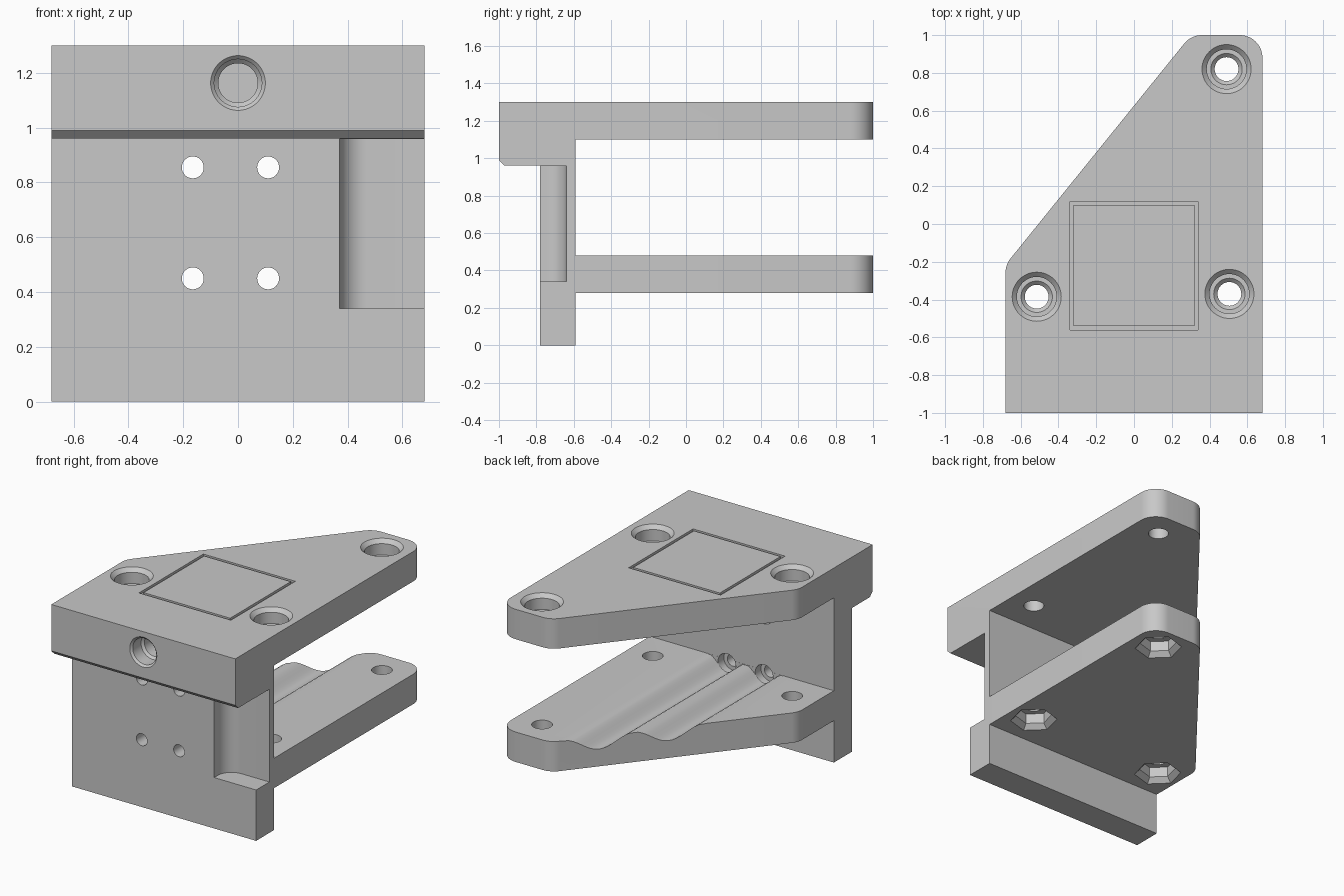
import bpy, bmesh, math
from mathutils import Vector

cube = bpy.data.objects.get("Cube")
if cube:
    bpy.data.objects.remove(cube, do_unlink=True)

grey = bpy.data.materials.new("plain grey")
grey.use_nodes = True
colour = (0.58, 0.58, 0.58, 1)
grey.diffuse_color = colour
grey.node_tree.nodes["Principled BSDF"].inputs["Base Color"].default_value = colour


def make(name, rings, closed=False):
    """Skin a stack of equal rings into a solid."""
    bm = bmesh.new()
    loops = [[bm.verts.new(p) for p in ring] for ring in rings]
    n = len(loops[0])
    pairs = list(zip(loops, loops[1:]))
    if closed:
        pairs.append((loops[-1], loops[0]))
    else:
        bm.faces.new(loops[0])
        bm.faces.new(loops[-1])
    for a, b in pairs:
        for i in range(n):
            j = (i + 1) % n
            bm.faces.new((a[i], a[j], b[j], b[i]))
    bmesh.ops.recalc_face_normals(bm, faces=bm.faces)
    mesh = bpy.data.meshes.new(name)
    bm.to_mesh(mesh)
    bm.free()
    mesh.materials.append(grey)
    obj = bpy.data.objects.new(name, mesh)
    bpy.context.collection.objects.link(obj)
    return obj


def prism(name, pts, axis, lo, hi):
    """Extrude a flat outline along an axis."""
    place = {"X": lambda u, v, h: (h, u, v),
             "Y": lambda u, v, h: (u, h, v),
             "Z": lambda u, v, h: (u, v, h)}[axis]
    return make(name, [[place(u, v, h) for u, v in pts] for h in (lo, hi)])


def lathe(name, centre, profile, axis="Z", sides=48, turn=0, closed=False):
    """Spin (radius, height) points about an axis through centre."""
    rings = []
    for r, h in profile:
        ring = []
        for i in range(sides):
            a = math.tau * i / sides + math.radians(turn)
            u, v = centre[0] + r * math.cos(a), centre[1] + r * math.sin(a)
            ring.append((u, v, h) if axis == "Z" else (u, h, v))
        rings.append(ring)
    return make(name, rings, closed)


def rounded(corner, before, after, radius, steps=12):
    """Arc that rounds one corner of an outline."""
    c = Vector(corner)
    d1 = (Vector(before) - c).normalized()
    d2 = (Vector(after) - c).normalized()
    half = d1.angle(d2) / 2
    centre = c + (d1 + d2).normalized() * radius / math.sin(half)
    start = c + d1 * radius / math.tan(half) - centre
    end = c + d2 * radius / math.tan(half) - centre
    a = math.atan2(start.y, start.x)
    sweep = math.atan2(start.x * end.y - start.y * end.x, start.dot(end))
    angles = [a + sweep * i / steps for i in range(steps + 1)]
    return [(centre.x + radius * math.cos(t), centre.y + radius * math.sin(t))
            for t in angles]


def combine(target, tool, operation="DIFFERENCE"):
    """Apply a boolean and remove the helper."""
    tool.hide_render = True
    mod = target.modifiers.new("cut", "BOOLEAN")
    mod.operation, mod.object, mod.solver = operation, tool, "EXACT"
    graph = bpy.context.evaluated_depsgraph_get()
    graph.update()
    mesh = bpy.data.meshes.new_from_object(target.evaluated_get(graph))
    target.modifiers.clear()
    target.data = mesh
    bpy.data.objects.remove(tool, do_unlink=True)


# Side profile: two shelves, upright plate and front beam
side = [(-1, 1.3), (1.1, 1.3), (1.1, 1.1), (-0.59, 1.1), (-0.59, 0.48),
        (1.1, 0.48), (1.1, 0.28), (-0.59, 0.28), (-0.59, 0), (-0.78, 0),
        (-0.78, 0.96), (-0.97, 0.96), (-1, 0.99)]
body = prism("bracket_body", side, "X", -0.8, 0.8)

# Plan outline with rounded rear corners
fl, fr = (-0.68, -1.1), (0.68, -1.1)
tip, rear, shoulder = (0.68, 1), (0.302, 1), (-0.68, -0.215)
plan = [fl, fr]
plan += rounded(tip, fr, rear, 0.12)
plan += rounded(rear, tip, shoulder, 0.12)
plan += rounded(shoulder, rear, fl, 0.12)
combine(body, prism("plan_outline", plan, "Z", -0.1, 1.4), "INTERSECT")

# Two soft rod channels along the lower shelf
rods = (-0.165, 0.11)
steps = 16
channel = [(0.6, 0.6), (-0.6, 0.6), (-0.6, 0.481), (-0.33, 0.481)]
for x in rods:
    for i in range(1, steps):
        t = -1 + 2 * i / steps
        channel.append((x + 0.1375 * t, 0.48 - 0.0425 * (1 + math.cos(math.pi * t))))
channel += [(0.275, 0.481), (0.6, 0.481)]
combine(body, prism("channel_cutter", channel, "Y", -0.589, 1.2))

# Filleted notch in the upright plate
notch = [(0.8, -0.64), (0.8, -0.79), (0.37, -0.79)]
notch += rounded((0.37, -0.64), (0.37, -0.79), (0.8, -0.64), 0.1)
combine(body, prism("notch_cutter", notch, "Z", 0.34, 0.959))

# Bolt holes: countersunk above, hexagonal nut pockets below
for centre in ((0.49, 0.82), (0.505, -0.37), (-0.515, -0.385)):
    combine(body, lathe("bolt_cutter", centre, [
        (0.14, 1.31), (0.105, 1.275), (0.105, 1.2), (0.083, 1.2),
        (0.063, 1.18), (0.063, 0.2)]))
    combine(body, lathe("nut_cutter", centre, [
        (0.155, 0.27), (0.112, 0.313), (0.112, 0.38)], sides=6, turn=16))

# Rod holes with counterbores on the rear of the upright plate
for x in rods:
    for z in (0.45, 0.855):
        combine(body, lathe("rod_cutter", (x, z), [
            (0.04, -0.85), (0.04, -0.65), (0.066, -0.65), (0.066, -0.588)], "Y", 32))

# Blind socket in the front beam
combine(body, lathe("socket_cutter", (0, 1.163), [
    (0.11, -1.01), (0.087, -0.987), (0.087, -0.9), (0.072, -0.885), (0.072, -0.7)], "Y"))

# Engraved square line on the top
outer, inner = 0.34 * math.sqrt(2), 0.32 * math.sqrt(2)
combine(body, lathe("frame_cutter", (0, -0.22), [
    (outer, 1.285), (outer, 1.31), (inner, 1.31), (inner, 1.285)],
    sides=4, turn=45, closed=True))

# Keep crisp edges and smooth curves
bpy.ops.object.select_all(action="DESELECT")
body.select_set(True)
bpy.context.view_layer.objects.active = body
bpy.ops.object.shade_smooth_by_angle(angle=math.radians(25))
